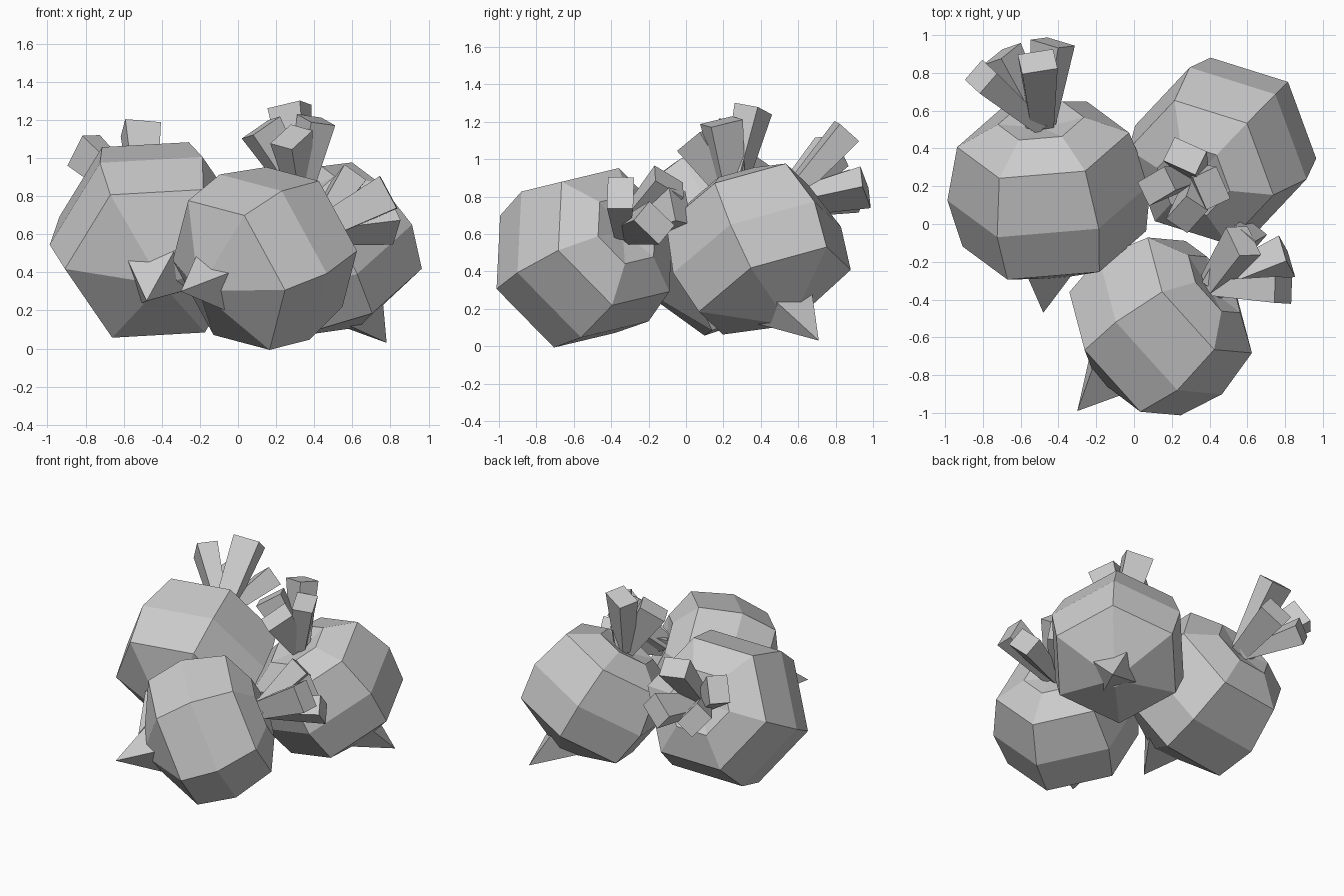
import bpy, bmesh, math
from mathutils import Vector, Matrix

cube = bpy.data.objects.get("Cube")
if cube:
    bpy.data.objects.remove(cube, do_unlink=True)

grey = bpy.data.materials.new("plain grey")
grey.use_nodes = True
COLOUR = (0.6, 0.6, 0.6, 1)
grey.diffuse_color = COLOUR
grey.node_tree.nodes["Principled BSDF"].inputs["Base Color"].default_value = COLOUR

# Bulb outline: (distance along the axis, radius), from root end to crown
BULB = [(-0.46, 0.08), (-0.27, 0.47), (0, 0.52), (0.3, 0.44), (0.41, 0.22)]
TAIL_BASE, TAIL_RADIUS = -0.38, 0.19
CROWN = 0.37


def finish(name, bm):
    bmesh.ops.recalc_face_normals(bm, faces=bm.faces[:])
    mesh = bpy.data.meshes.new(name)
    bm.to_mesh(mesh)
    bm.free()
    mesh.materials.append(grey)
    obj = bpy.data.objects.new(name, mesh)
    bpy.context.collection.objects.link(obj)


def ring(bm, t, radius, sides, turn=0.0):
    angles = [turn + math.tau * i / sides for i in range(sides)]
    return [bm.verts.new((radius * math.cos(a), radius * math.sin(a), t)) for a in angles]


def bridge(bm, a, b):
    n = len(a)
    for i in range(n):
        j = (i + 1) % n
        bm.faces.new((a[i], a[j], b[j], b[i]))


def fan(bm, loop, point):
    tip = bm.verts.new(point)
    for i in range(len(loop)):
        bm.faces.new((loop[i], loop[(i + 1) % len(loop)], tip))


def add_bulb(name, matrix):
    bm = bmesh.new()
    rings = [ring(bm, t, r, 6) for t, r in BULB]
    for a, b in zip(rings, rings[1:]):
        bridge(bm, a, b)
    bm.faces.new(rings[0])
    fan(bm, rings[-1], (0, 0, CROWN))
    bm.transform(matrix)
    finish(name, bm)


def add_tail(name, matrix, tip):
    bm = bmesh.new()
    base = ring(bm, TAIL_BASE, TAIL_RADIUS, 4, math.pi / 6)
    bm.faces.new(base)
    fan(bm, base, matrix.inverted() @ Vector(tip))
    bm.transform(matrix)
    finish(name, bm)


def add_stalk(name, start, end, axis):
    # Four-sided stalk that widens towards its cut end
    z = (end - start).normalized()
    x = axis.cross(z).normalized()
    y = z.cross(x)
    bm = bmesh.new()
    loops = []
    for p, w, d in ((start, 0.06, 0.04), (end, 0.095, 0.07)):
        corners = ((-w, -d), (w, -d), (w, d), (-w, d))
        loops.append([bm.verts.new(p + x * u + y * v) for u, v in corners])
    bridge(bm, *loops)
    for loop in loops:
        bm.faces.new(loop)
    finish(name, bm)


def add_vegetable(name, centre, axis, corner, scale, tail_tip, stalk_ends):
    centre, z = Vector(centre), Vector(axis).normalized()
    corner = Vector(corner)
    x = (corner - z * corner.dot(z)).normalized()
    y = z.cross(x)
    turn = Matrix((x, y, z)).transposed().to_4x4()
    matrix = Matrix.Translation(centre) @ turn @ Matrix.Scale(scale, 4)
    add_bulb(name + "_bulb", matrix)
    add_tail(name + "_root_tail", matrix, tail_tip)
    crown = centre + z * CROWN * scale
    for i, end in enumerate(stalk_ends, 1):
        end = Vector(end)
        add_stalk(f"{name}_stalk_{i}", crown.lerp(end, 0.06), end, z)


add_vegetable("right", (-0.45, 0.17, 0.575), (-0.1, 0.88, 0.46), (1, 0.09, 0.06), 1.04,
              (-0.48, -0.47, 0.25),
              [(-0.51, 0.86, 1.15), (-0.81, 0.78, 1.04), (-0.43, 0.96, 0.85), (-0.7, 0.9, 0.83)])
add_vegetable("front", (0.14, -0.54, 0.48), (0.73, 0.57, 0.37), (0.08, -0.365, 0.355), 0.95,
              (-0.3, -0.99, 0.3),
              [(0.79, -0.35, 0.82), (0.81, -0.17, 0.66), (0.58, -0.09, 0.88), (0.62, -0.03, 0.75)])
add_vegetable("back", (0.46, 0.38, 0.515), (-0.37, -0.37, 0.85), (0.325, 0.345, 0.25), 0.95,
              (0.78, 0.71, 0.03),
              [(0.27, 0.36, 1.27), (0.12, 0.2, 1.16), (0.41, 0.19, 1.2), (0.28, 0.05, 1.11)])
